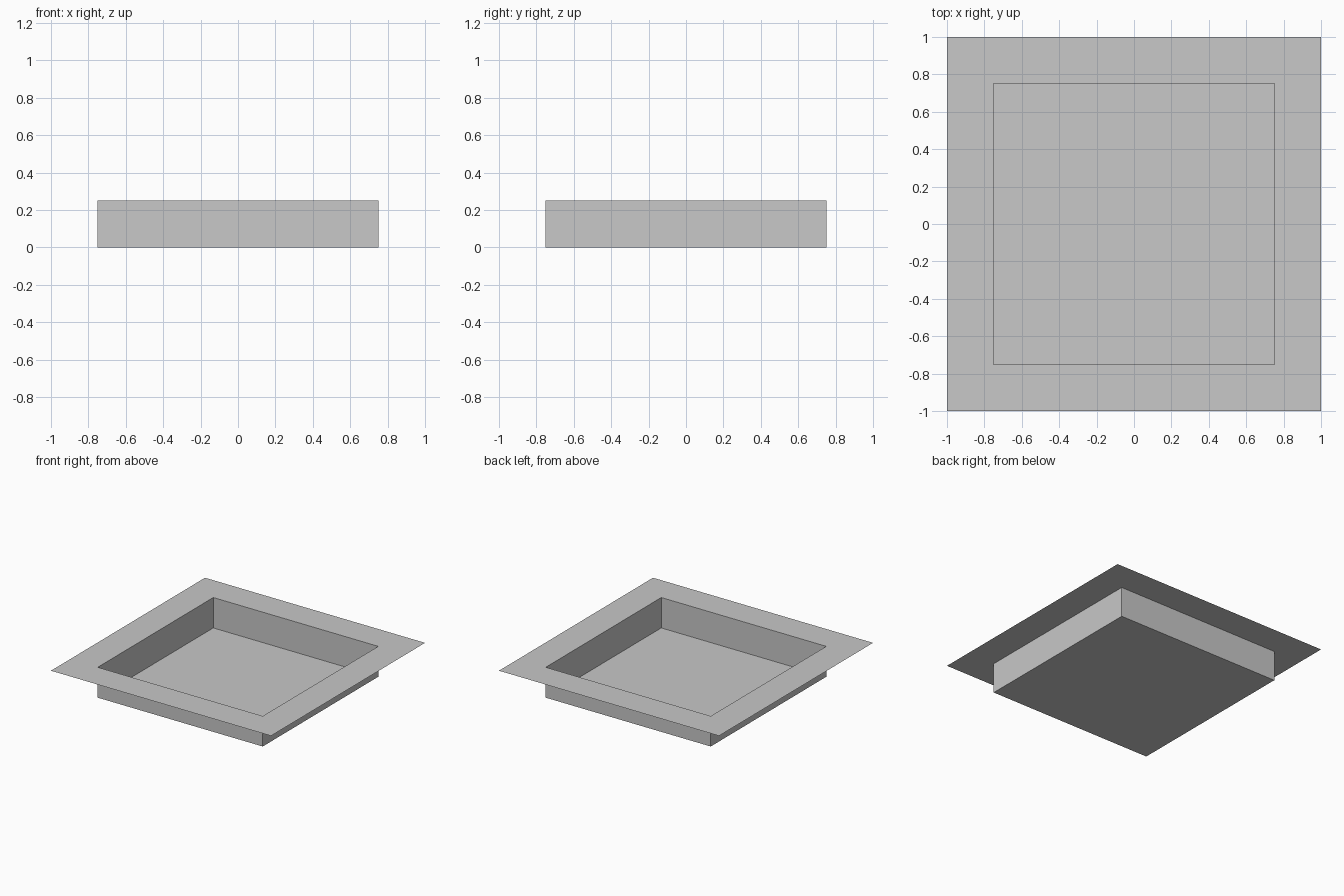
import bpy
import bmesh

if "Cube" in bpy.data.objects:
    bpy.data.objects.remove(bpy.data.objects["Cube"])

HALF, INNER, DEPTH = 1.0, 0.75, 0.25

grey = bpy.data.materials.new("light grey")
grey.diffuse_color = (0.58, 0.58, 0.58, 1.0)
grey.use_nodes = True
grey.node_tree.nodes["Principled BSDF"].inputs["Base Color"].default_value = grey.diffuse_color

# Thin sheet tray: a flat square rim with a square well pressed into it
bm = bmesh.new()
sheet = bm.faces.new([bm.verts.new((x * HALF, y * HALF, DEPTH))
                      for x, y in ((-1, -1), (1, -1), (1, 1), (-1, 1))])
bm.normal_update()

# Rim: inset the sheet
bmesh.ops.inset_individual(bm, faces=[sheet], thickness=HALF - INNER, use_even_offset=True)

# Well: extrude the inner face down to the floor
well = bmesh.ops.extrude_discrete_faces(bm, faces=[sheet])["faces"][0]
bmesh.ops.translate(bm, verts=well.verts, vec=(0, 0, -DEPTH))
bm.normal_update()

mesh = bpy.data.meshes.new("tray")
bm.to_mesh(mesh)
bm.free()
mesh.materials.append(grey)
tray = bpy.data.objects.new("tray", mesh)
bpy.context.collection.objects.link(tray)
